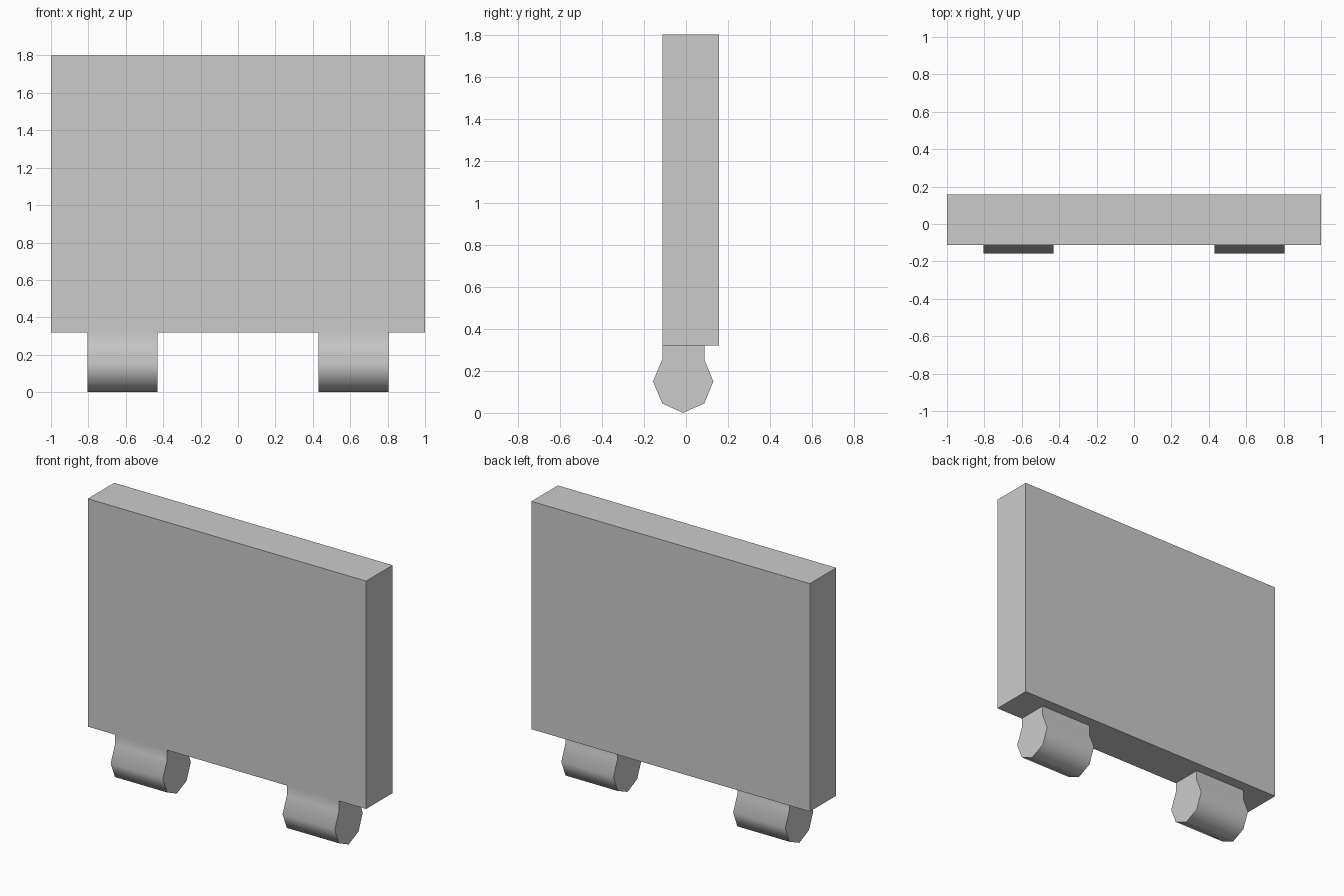
import bpy
import bmesh
from math import radians

cube = bpy.data.objects.get("Cube")
if cube:
    bpy.data.objects.remove(cube, do_unlink=True)

grey = bpy.data.materials.new("light grey")
grey.use_nodes = True
colour = (0.6, 0.6, 0.6, 1)
grey.diffuse_color = colour
grey.node_tree.nodes["Principled BSDF"].inputs["Base Color"].default_value = colour


def extrude_profile(name, profile, x_min, x_max):
    """Extrude a closed (y, z) profile along x into a solid object."""
    bm = bmesh.new()
    face = bm.faces.new([bm.verts.new((x_min, y, z)) for y, z in profile])
    result = bmesh.ops.extrude_face_region(bm, geom=[face])
    verts = [v for v in result["geom"] if isinstance(v, bmesh.types.BMVert)]
    bmesh.ops.translate(bm, verts=verts, vec=(x_max - x_min, 0, 0))
    bmesh.ops.recalc_face_normals(bm, faces=bm.faces)
    mesh = bpy.data.meshes.new(name)
    bm.to_mesh(mesh)
    bm.free()
    mesh.materials.append(grey)
    obj = bpy.data.objects.new(name, mesh)
    bpy.context.collection.objects.link(obj)
    return obj


# Flat rectangular panel
FRONT, BACK, BASE, TOP = -0.113, 0.157, 0.32, 1.8
extrude_profile("panel", [(FRONT, BASE), (BACK, BASE), (BACK, TOP), (FRONT, TOP)], -1, 1)

# Two pegs: a short neck with a rounded bulb below
peg_profile = [
    (FRONT, BASE), (FRONT, 0.255), (-0.157, 0.15), (FRONT, 0.045), (-0.014, 0),
    (0.087, 0.045), (0.13, 0.15), (0.087, 0.255), (0.087, BASE),
]
for name, x_min, x_max in (("right_peg", -0.805, -0.43), ("left_peg", 0.43, 0.805)):
    peg = extrude_profile(name, peg_profile, x_min, x_max)
    bpy.ops.object.select_all(action="DESELECT")
    peg.select_set(True)
    bpy.context.view_layer.objects.active = peg
    bpy.ops.object.shade_smooth_by_angle(angle=radians(60))
